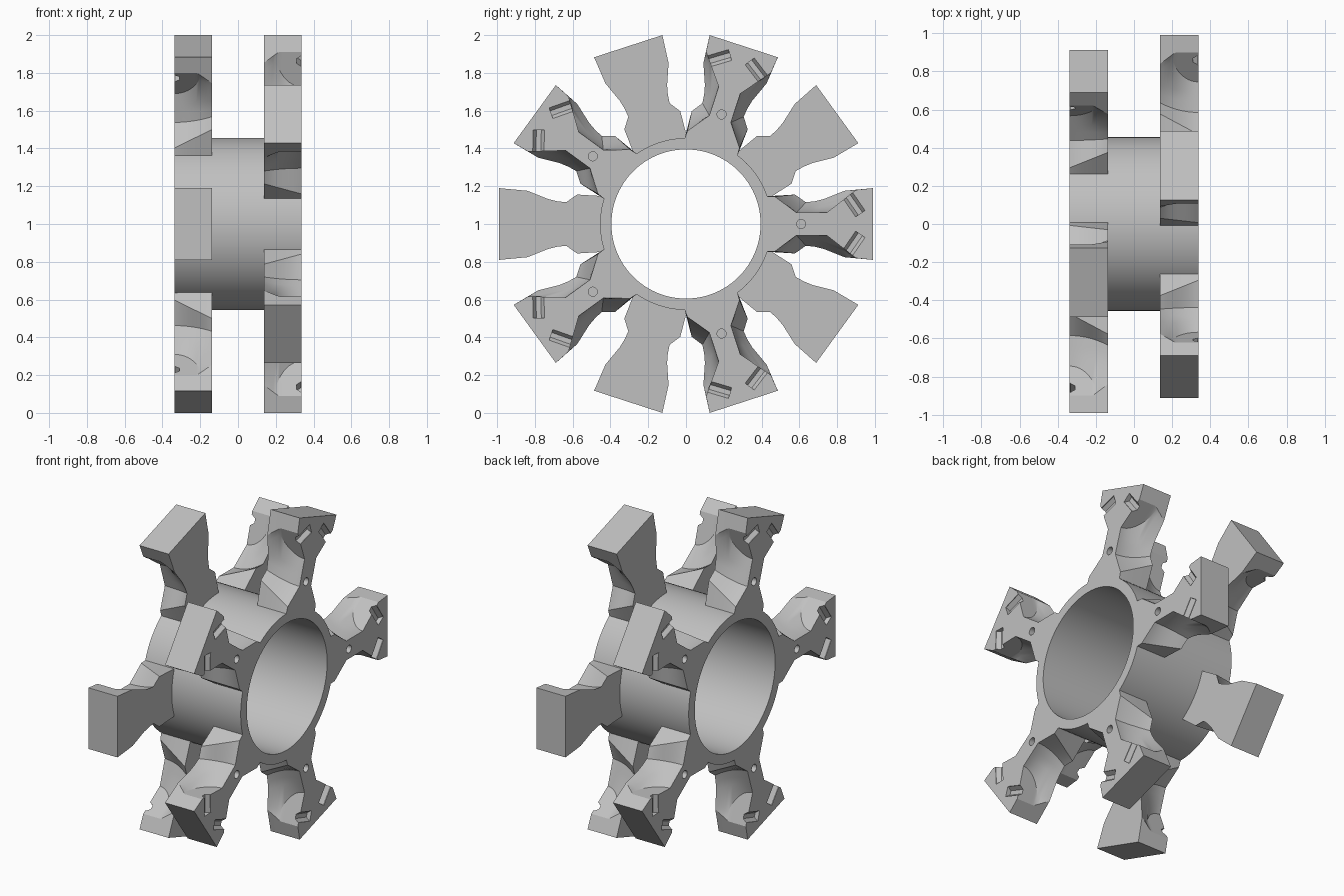
import bpy, bmesh, math
from mathutils import Vector

if "Cube" in bpy.data.objects:
    bpy.data.objects.remove(bpy.data.objects["Cube"], do_unlink=True)

END = 0.337      # outer face of each spoke row
DEPTH = 0.2      # spoke thickness
STEPS = 12

grey = bpy.data.materials.new("light_grey")
grey.use_nodes = True
grey.diffuse_color = (0.53, 0.53, 0.53, 1)
grey.node_tree.nodes["Principled BSDF"].inputs["Base Color"].default_value = grey.diffuse_color


def add_object(name, mesh):
    ob = bpy.data.objects.new(name, mesh)
    bpy.context.collection.objects.link(ob)
    return ob


def loft(name, rings, closed=False):
    """Skin equal-length rings; cap the ends, or join last to first."""
    bm = bmesh.new()
    loops = [[bm.verts.new(p) for p in ring] for ring in rings]
    n = len(loops[0])
    pairs = list(zip(loops, loops[1:]))
    if closed:
        pairs.append((loops[-1], loops[0]))
    else:
        bm.faces.new(loops[0])
        bm.faces.new(loops[-1])
    for a, b in pairs:
        for i in range(n):
            j = (i + 1) % n
            bm.faces.new((a[i], a[j], b[j], b[i]))
    bmesh.ops.recalc_face_normals(bm, faces=bm.faces)
    mesh = bpy.data.meshes.new(name)
    bm.to_mesh(mesh)
    bm.free()
    mesh.materials.append(grey)
    return add_object(name, mesh)


def circle(x, radius, count, y=0.0):
    return [(x, y + radius * math.cos(2 * math.pi * i / count),
             radius * math.sin(2 * math.pi * i / count)) for i in range(count)]


def smooth(ob):
    bpy.ops.object.select_all(action='DESELECT')
    ob.select_set(True)
    bpy.context.view_layer.objects.active = ob
    bpy.ops.object.shade_smooth_by_angle(angle=math.radians(25))


def mix(a, b, f):
    return (a[0] + (b[0] - a[0]) * f, a[1] + (b[1] - a[1]) * f)


def half_outline(d):
    """Half of the spoke outline (radius, half width) at depth d below the outer face."""
    f = (d / DEPTH) ** 2
    lip_r = 0.9 - 0.06 * max(0, (d - 0.12) / 0.08)
    lip = (lip_r, 0.175 + (lip_r - 0.83) * 0.08)
    # rounded edge of the slanted pocket end
    k = min(d, 0.135)
    t = 0.21 - math.sqrt(0.15 ** 2 - k * k)
    pocket = mix((0.745 + (t - 0.06) * 1.29, t), (0.805, 0.162), max(0, (d - 0.135) / 0.065))
    return [(0.99, 0.19), lip, pocket,
            mix((0.69, 0.06), (0.73, 0.132), f),
            mix((0.64, 0.06), (0.68, 0.12), f),
            mix((0.585, 0.06), (0.635, 0.115), f),
            mix((0.47, 0.145), (0.577, 0.156), d / DEPTH),
            (0.43, 0.147), (0.405, 0.13)]


# Spoke with scooped flanks
rings = []
for s in range(STEPS + 1):
    d = DEPTH * s / STEPS
    half = half_outline(d)
    ring = half + [(r, -t) for r, t in reversed(half)]
    rings.append([(END - d, r, t) for r, t in ring])
spoke = loft("spoke_right_0", rings)

# Cutters: a pin hole and two slanted grooves in the outer face
cutters = [loft("pin_hole_cutter", [circle(x, 0.024, 24, 0.61) for x in (END - 0.06, END + 0.02)])]
for side in (-1, 1):
    start, finish = Vector((0, 0.835, 0.183 * side)), Vector((0, 0.923, 0.055 * side))
    across = (finish - start).normalized().cross(Vector((1, 0, 0)))
    section = [(0.03, 0.03), (0.03, -0.003), (0.013, -0.027),
               (-0.013, -0.027), (-0.03, -0.003), (-0.03, 0.03)]
    cutters.append(loft("groove_cutter", [
        [p + across * w + Vector((END + h, 0, 0)) for w, h in section]
        for p in (start, finish)]))
for cutter in cutters:
    cutter.hide_render = True
    mod = spoke.modifiers.new("cut", 'BOOLEAN')
    mod.operation = 'DIFFERENCE'
    mod.solver = 'EXACT'
    mod.object = cutter

# Bake the cuts, then drop the cutters
bpy.context.view_layer.update()
graph = bpy.context.evaluated_depsgraph_get()
baked = bpy.data.meshes.new_from_object(spoke.evaluated_get(graph))
spoke.modifiers.clear()
spoke.data = baked
for cutter in cutters:
    bpy.data.objects.remove(cutter, do_unlink=True)
smooth(spoke)

# Two opposed rows of five spokes, the second turned half way round
for row, turn in (("right", 0), ("left", math.pi)):
    for i in range(5):
        name = f"spoke_{row}_{i}"
        ob = spoke if name == spoke.name else add_object(name, baked)
        ob.rotation_euler = (i * math.tau / 5, 0, turn)
        ob.location.z = 1

# Hub tube
hub = loft("hub_tube", [circle(x, r, 96) for x, r in
                        ((-END, 0.455), (END, 0.455), (END, 0.395), (-END, 0.395))], closed=True)
hub.location.z = 1
smooth(hub)
